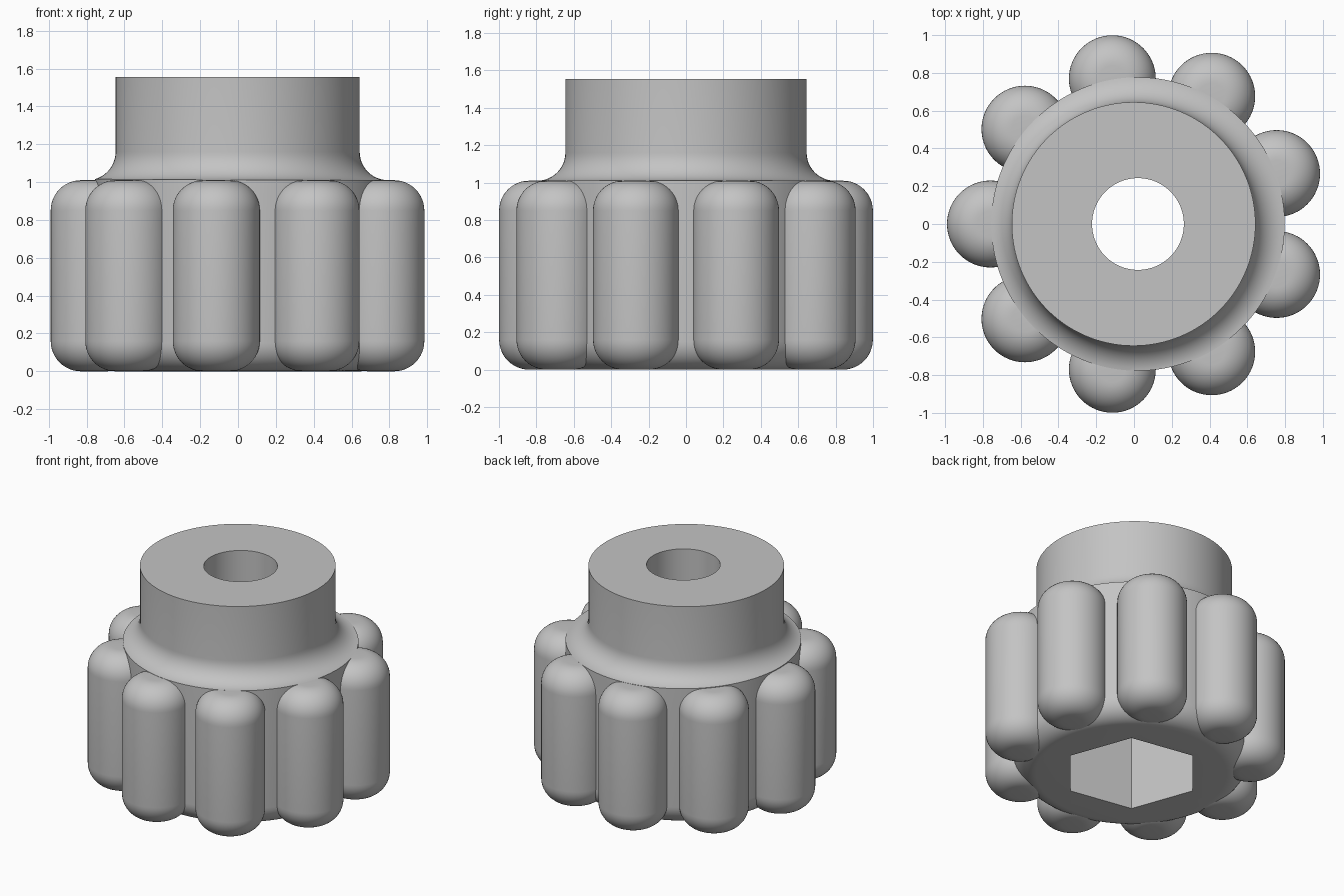
import bpy
import bmesh
from math import sin, cos, pi, radians

cube = bpy.data.objects.get("Cube")
if cube:
    bpy.data.objects.remove(cube, do_unlink=True)

AXIS = 0.021       # x of the grip axis
GRIP_TOP = 1.01
TOP = 1.555
BODY_R = 0.777
EDGE = 0.15        # rounding radius

grey = bpy.data.materials.new("plain grey")
grey.use_nodes = True
grey.diffuse_color = (0.55, 0.55, 0.55, 1)
grey.node_tree.nodes["Principled BSDF"].inputs["Base Color"].default_value = (0.55, 0.55, 0.55, 1)


def arc(cr, cz, r, start, end, steps=12):
    """Profile points (radius, height) along an arc."""
    angles = [radians(start + (end - start) * i / steps) for i in range(steps + 1)]
    return [(cr + r * cos(a), cz + r * sin(a)) for a in angles]


def lathe(name, profile, x, y=0, sides=128, turn=0):
    """Solid of revolution, bottom to top, with flat end caps."""
    bm = bmesh.new()
    rings = []
    for r, z in profile:
        rings.append([bm.verts.new((r * cos(turn + 2 * pi * i / sides),
                                    r * sin(turn + 2 * pi * i / sides), z))
                      for i in range(sides)])
    for low, high in zip(rings, rings[1:]):
        for i in range(sides):
            j = (i + 1) % sides
            bm.faces.new((low[i], low[j], high[j], high[i]))
    bm.faces.new(rings[0][::-1])
    bm.faces.new(rings[-1])
    mesh = bpy.data.meshes.new(name)
    bm.to_mesh(mesh)
    bm.free()
    mesh.materials.append(grey)
    obj = bpy.data.objects.new(name, mesh)
    obj.location = (x, y, 0)
    bpy.context.collection.objects.link(obj)
    return obj


def activate(obj):
    bpy.ops.object.select_all(action='DESELECT')
    obj.select_set(True)
    bpy.context.view_layer.objects.active = obj


def combine(obj, tool, operation):
    """Apply a boolean to the object."""
    bpy.context.view_layer.update()
    activate(obj)
    mod = obj.modifiers.new("cut", 'BOOLEAN')
    mod.operation = operation
    mod.solver = 'EXACT'
    mod.object = tool
    bpy.ops.object.modifier_apply(modifier=mod.name)


# Grip core with a rounded lower edge, and collar with a flared foot
core = lathe("grip_core", arc(BODY_R - EDGE, EDGE, EDGE, -90, 0) + [(BODY_R, GRIP_TOP)], AXIS)
flare = arc(0.645 + EDGE, GRIP_TOP + EDGE, EDGE, 270, 180)
collar = lathe("collar", [(0.645 + EDGE, GRIP_TOP - 0.01)] + flare + [(0.645, TOP)], -0.002)

# Cutters: core outline, bore and hexagonal nut pocket
outline = lathe("outline_cutter", [(BODY_R, 0.5), (BODY_R, 2)], AXIS)
bore = lathe("bore_cutter", [(0.243, -0.5), (0.243, 2)], AXIS, sides=96)
pocket = lathe("pocket_cutter", [(0.465, -0.5), (0.465, 0.75)], AXIS, sides=6, turn=radians(50))
combine(collar, outline, 'INTERSECT')
combine(collar, bore, 'DIFFERENCE')
combine(core, bore, 'DIFFERENCE')
combine(core, pocket, 'DIFFERENCE')
for cutter in (outline, bore, pocket):
    bpy.data.objects.remove(cutter, do_unlink=True)

# Nine rounded finger lobes around the core
lobe_r, ring_r, lobe_edge = 0.23, 0.781, 0.16
lobe_profile = (arc(lobe_r - lobe_edge, lobe_edge, lobe_edge, -90, 0)
                + arc(lobe_r - lobe_edge, GRIP_TOP - lobe_edge, lobe_edge, 0, 90))
lobes = []
for k in range(9):
    a = radians(20 + 40 * k)
    lobes.append(lathe(f"grip_lobe_{k + 1}", lobe_profile,
                       AXIS + ring_r * cos(a), ring_r * sin(a), sides=64))

for part in [core, collar] + lobes:
    activate(part)
    bpy.ops.object.shade_smooth_by_angle(angle=radians(30))
